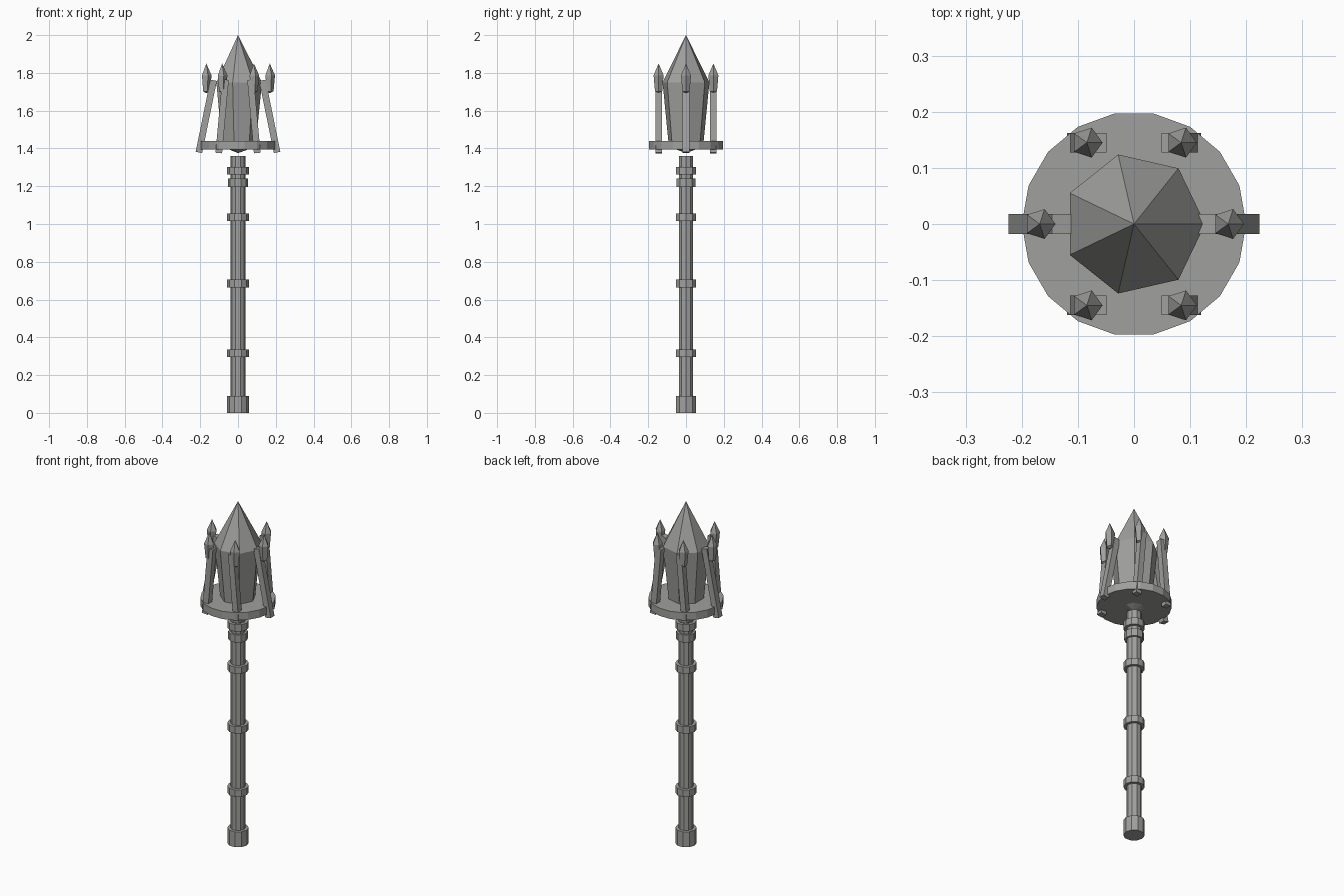
import bpy, bmesh, math
from mathutils import Matrix

if "Cube" in bpy.data.objects:
    bpy.data.objects.remove(bpy.data.objects["Cube"])

stone = bpy.data.materials.new("plain grey")
stone.diffuse_color = (0.35, 0.35, 0.34, 1)
stone.use_nodes = True
stone.node_tree.nodes["Principled BSDF"].inputs["Base Color"].default_value = stone.diffuse_color


def finish(name, bm, loc):
    bmesh.ops.recalc_face_normals(bm, faces=bm.faces)
    me = bpy.data.meshes.new(name)
    bm.to_mesh(me)
    bm.free()
    me.materials.append(stone)
    ob = bpy.data.objects.new(name, me)
    ob.location = loc
    bpy.context.collection.objects.link(ob)
    return ob


def lathe(name, profile, sides, x=0, y=0):
    """Flat-sided solid from (radius, z) pairs; radius 0 makes a point."""
    bm = bmesh.new()
    rings = []
    for r, z in profile:
        n = sides if r else 1
        rings.append([bm.verts.new((r * math.cos(math.tau * i / sides),
                                    r * math.sin(math.tau * i / sides), z)) for i in range(n)])
    for a, b in zip(rings, rings[1:]):
        for i in range(sides):
            j = (i + 1) % sides
            quad = [a[i % len(a)], a[j % len(a)], b[j % len(b)], b[i % len(b)]]
            bm.faces.new(list(dict.fromkeys(quad)))
    for ring in (rings[0], rings[-1]):
        if len(ring) > 1:
            bm.faces.new(ring)
    return finish(name, bm, (x, y, 0))


# Shaft with pommel and collars
lathe("shaft", [(0.04, 0.02), (0.04, 1.36)], 10)
lathe("pommel", [(0.057, 0), (0.057, 0.09)], 10)
for i, (r, z0, z1) in enumerate([(0.057, 0.295, 0.335), (0.057, 0.665, 0.705), (0.057, 1.015, 1.055),
                                 (0.052, 1.195, 1.24), (0.057, 1.262, 1.302)]):
    lathe(f"collar_{i + 1}", [(r, z0), (r, z1)], 10)

# Head plate and large crystal
lathe("head_plate", [(0.2, 1.395), (0.2, 1.44)], 18)
lathe("crystal", [(0, 1.375), (0.093, 1.41), (0.127, 1.75), (0, 2.0)], 7)

# Six prongs leaning inward along x, each with a small crystal
for i in range(6):
    a = math.tau * i / 6
    x, y = 0.168 * math.cos(a), 0.145 * round(math.sin(a) / 0.866)
    lean = -math.copysign(11.5 if i % 3 == 0 else 5.2, x)
    bm = bmesh.new()
    bmesh.ops.create_cube(bm, size=1, matrix=Matrix.Rotation(math.radians(lean), 4, 'Y')
                          @ Matrix.Diagonal((0.035, 0.035, 0.39, 1)))
    finish(f"prong_{i + 1}", bm, (x, y, 1.57))
    lathe(f"prong_crystal_{i + 1}", [(0, 1.693), (0.02, 1.702), (0.028, 1.787), (0, 1.85)], 5, x, y)
